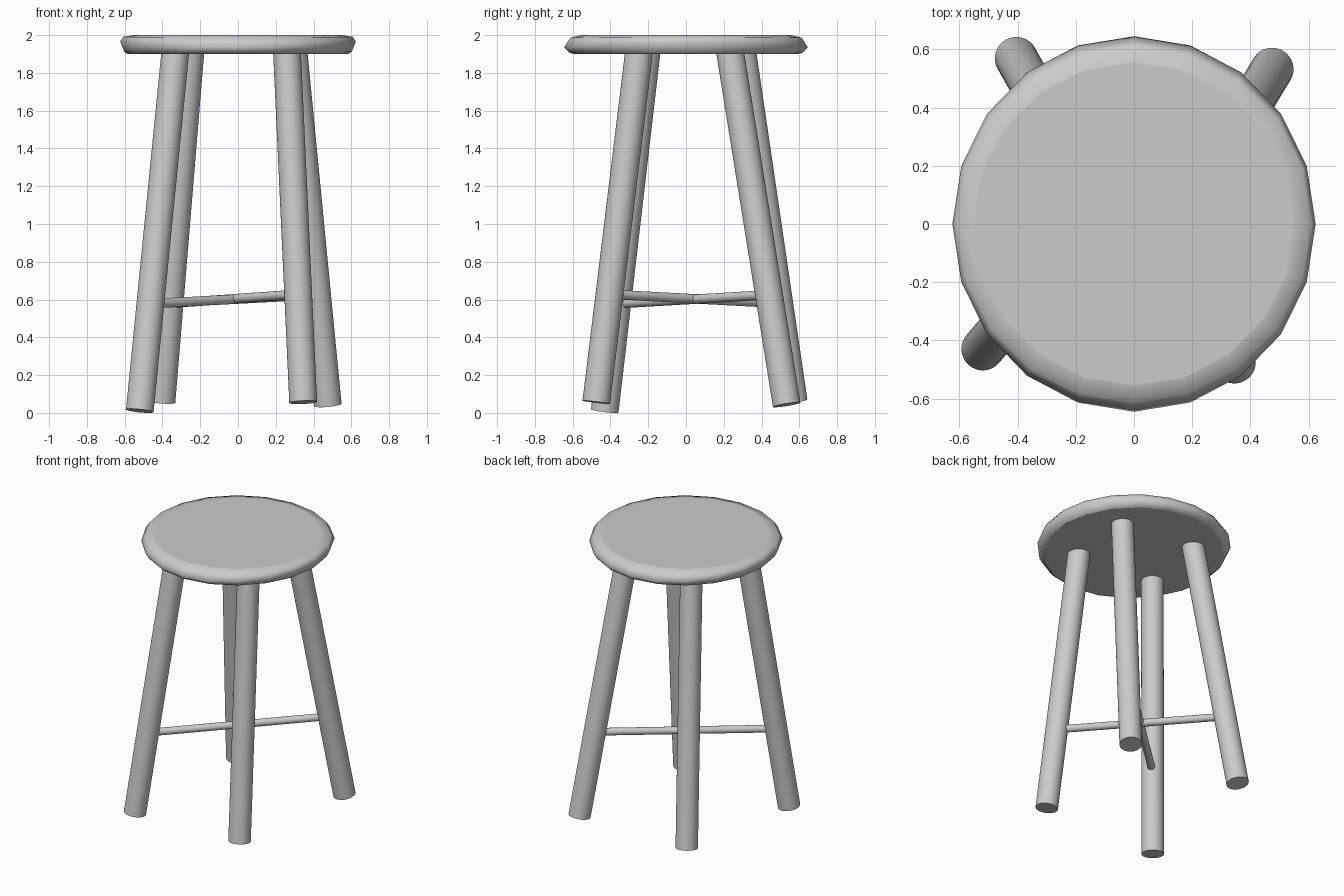
import bpy, bmesh, math
from mathutils import Vector

if "Cube" in bpy.data.objects:
    bpy.data.objects.remove(bpy.data.objects["Cube"])


def rod(name, a, b, radius, sides=32):
    """Capped cylinder between two points."""
    a, b = Vector(a), Vector(b)
    bpy.ops.mesh.primitive_cylinder_add(vertices=sides, radius=radius,
                                        depth=(b - a).length, location=(a + b) / 2)
    ob = bpy.context.object
    ob.name = name
    ob.rotation_euler = (b - a).to_track_quat('Z', 'Y').to_euler()
    bpy.ops.object.shade_smooth_by_angle(angle=math.radians(40))
    return ob


# Seat: slightly irregular 20-sided disc; rings are (radius x, radius y, z, z wobble)
SIDES = 20
RINGS = [(0.585, 0.595, 1.90, 0.0),
         (0.602, 0.615, 1.909, 0.003),
         (0.624, 0.645, 1.95, 0.015),
         (0.608, 0.612, 1.989, 0.002),
         (0.55, 0.555, 2.0, 0.0)]
bm = bmesh.new()
loops = []
for rx, ry, z, wob in RINGS:
    loops.append([bm.verts.new((rx * math.cos(t), ry * math.sin(t), z + wob * math.cos(2 * t)))
                  for t in (2 * math.pi * i / SIDES for i in range(SIDES))])
for lo, hi in zip(loops, loops[1:]):
    for i in range(SIDES):
        j = (i + 1) % SIDES
        bm.faces.new((lo[i], lo[j], hi[j], hi[i])).smooth = True
bm.faces.new(loops[-1])
bm.faces.new(loops[0][::-1])
mesh = bpy.data.meshes.new("seat")
bm.to_mesh(mesh)
bm.free()
bpy.context.collection.objects.link(bpy.data.objects.new("seat", mesh))

# Legs: hand-set, unevenly splayed (foot centre, point under the seat)
LEGS = {
    "front_left": ((-0.52, -0.43, 0.011), (-0.333, -0.21, 1.9)),
    "front_right": ((0.345, -0.475, 0.056), (0.26, -0.25, 1.9)),
    "back_left": ((-0.405, 0.57, 0.06), (-0.253, 0.30, 1.9)),
    "back_right": ((0.475, 0.533, 0.043), (0.295, 0.235, 1.9)),
}


def on_leg(key, z):
    a, b = map(Vector, LEGS[key])
    return a.lerp(b, (z - a.z) / (b.z - a.z))


for key in LEGS:
    rod(key + "_leg", LEGS[key][0], on_leg(key, 1.93), 0.0735)

# Crossed stretchers joining opposite legs
rod("stretcher_a", on_leg("front_left", 0.578), on_leg("back_right", 0.625), 0.025, 24)
rod("stretcher_b", on_leg("front_right", 0.628), on_leg("back_left", 0.58), 0.025, 24)
